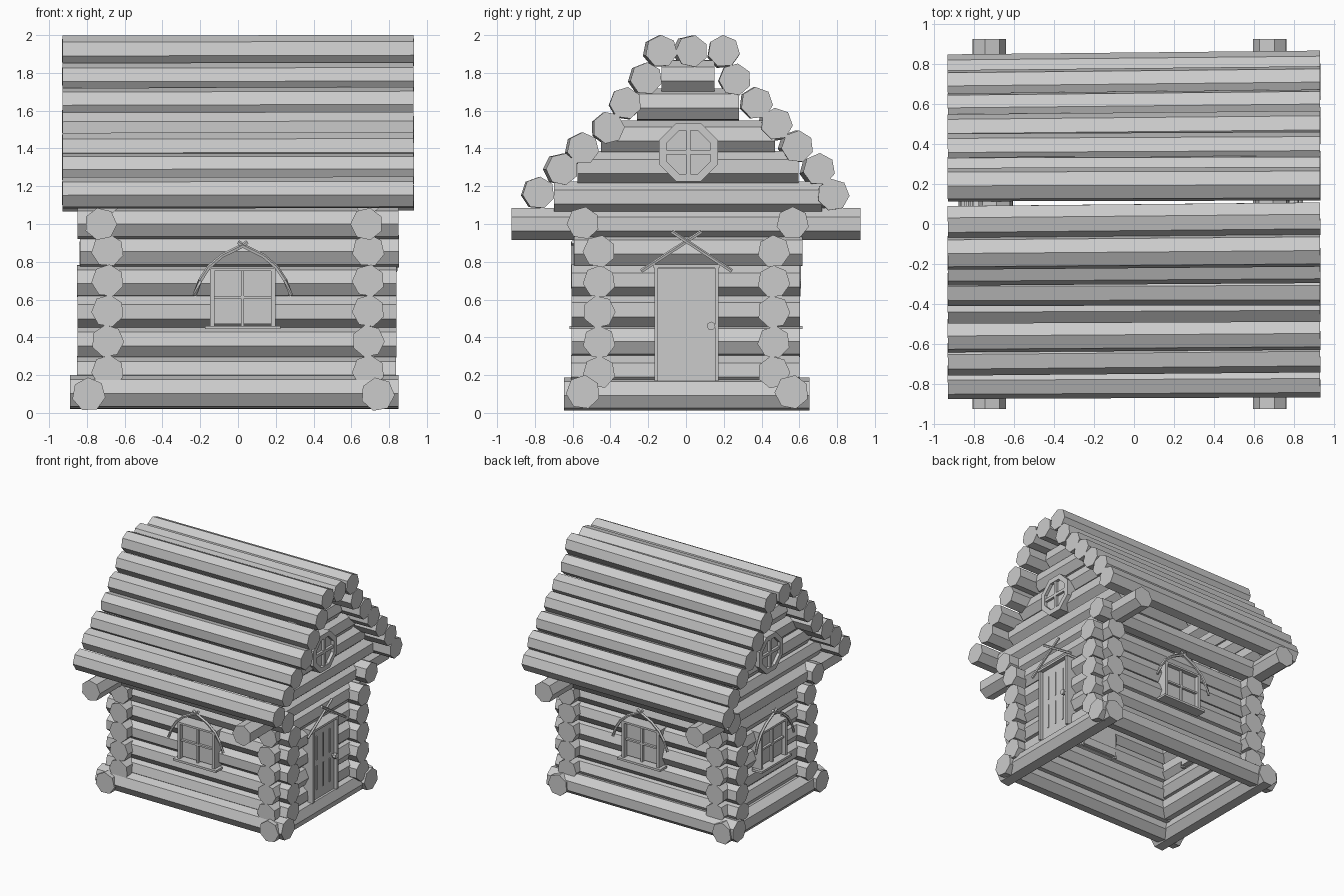
import bpy, bmesh, math, random
from mathutils import Vector, Matrix

if "Cube" in bpy.data.objects:
    bpy.data.objects.remove(bpy.data.objects["Cube"])

random.seed(4)
mat = bpy.data.materials.new("grey wood")
mat.diffuse_color = (0.6, 0.6, 0.6, 1)
mat.use_nodes = True
mat.node_tree.nodes["Principled BSDF"].inputs["Base Color"].default_value = mat.diffuse_color


def make(name, bm, matrix=None):
    bmesh.ops.recalc_face_normals(bm, faces=bm.faces)
    if matrix:
        bm.transform(matrix)
    me = bpy.data.meshes.new(name)
    bm.to_mesh(me)
    bm.free()
    me.materials.append(mat)
    ob = bpy.data.objects.new(name, me)
    bpy.context.collection.objects.link(ob)
    return ob


def tube(bm, pts, r, sides=7, spin=0.0):
    """Faceted round bar through points; vertex 0 points up when spin is 0."""
    pts = [Vector(p) for p in pts]
    rings = []
    for i, p in enumerate(pts):
        t = (pts[min(i + 1, len(pts) - 1)] - pts[max(i - 1, 0)]).normalized()
        up = Vector((0, 0, 1)) if abs(t.z) < 0.9 else Vector((0, 1, 0))
        side = t.cross(up).normalized()
        up = side.cross(t)
        rings.append([bm.verts.new(p + r * (math.cos(a) * up + math.sin(a) * side))
                      for a in (spin + 2 * math.pi * k / sides for k in range(sides))])
    for a, b in zip(rings, rings[1:]):
        for k in range(sides):
            j = (k + 1) % sides
            bm.faces.new((a[k], a[j], b[j], b[k]))
    bm.faces.new(rings[0])
    bm.faces.new(rings[-1])


def box(bm, x0, x1, y0, y1, z0, z1):
    m = Matrix.Translation(((x0 + x1) / 2, (y0 + y1) / 2, (z0 + z1) / 2))
    bmesh.ops.create_cube(bm, size=1, matrix=m @ Matrix.Diagonal((x1 - x0, y1 - y0, z1 - z0, 1)))


def log(name, a, b, r=0.087, spin=None):
    bm = bmesh.new()
    tube(bm, [a, b], r, 7, random.uniform(-0.25, 0.25) if spin is None else spin)
    make(name, bm)


def log_x(name, y, z, x0, x1, r=0.087, dy=0, dz=0, spin=None):
    log(name, (x0, y - dy, z - dz), (x1, y, z), r, spin)


def log_y(name, x, z, y0, y1, r=0.087):
    log(name, (x, y0, z), (x, y1, z), r)


# foundation logs
for y in (-0.545, 0.56):
    log_x("foundation_long_log", y, 0.11, -0.89, 0.85, 0.091)
for x in (-0.79, 0.74):
    log_y("foundation_short_log", x, 0.098, -0.645, 0.655, 0.09)

# wall logs crossing at the corners
for i in range(5):
    z = 0.215 + 0.16 * i
    e = random.uniform(-0.01, 0.01)
    for y in (-0.46, 0.465):
        log_x("long_wall_log", y, z, -0.845 + e, 0.845 + e)
    for x in (-0.69, 0.69):
        log_y("short_wall_log", x, z + 0.005, -0.6 + e, 0.61 + e)

# top plates and projecting eave beams
for y in (-0.545, 0.565):
    log_x("top_plate_log", y, 1.005, -0.85, 0.85)
for x in (-0.727, 0.682):
    log_y("eave_beam", x, 1.0, -0.925, 0.925)

# gable logs
for x in (-0.69, 0.69):
    for z, w in ((1.14, 0.71), (1.30, 0.585), (1.46, 0.46), (1.63, 0.27), (1.78, 0.14)):
        log_y("gable_log", x, z, -w + 0.01, w + 0.01)

# roof logs
roof = [(-0.78, 1.165), (-0.655, 1.29), (-0.545, 1.40), (-0.41, 1.51), (-0.32, 1.64),
        (-0.21, 1.77), (-0.13, 1.915), (0.03, 1.915), (0.2, 1.915), (0.26, 1.765),
        (0.375, 1.64), (0.48, 1.53), (0.59, 1.41), (0.705, 1.29), (0.78, 1.155)]
for y, z in roof:
    log_x("roof_log", y, z, -0.93, 0.93, 0.086,
          random.uniform(0, 0.02), random.uniform(0, 0.012))

# wall windows: built facing -y, then turned to their wall


def window(turn, dist, shift):
    m = Matrix.Rotation(turn, 4, 'Z') @ Matrix.Translation((shift, -dist, 0))
    bm = bmesh.new()
    box(bm, -0.155, 0.155, -0.015, 0.17, 0.47, 0.755)
    make("window_pane", bm, m)
    bm = bmesh.new()
    for s in (-1, 1):
        box(bm, s * 0.162 - 0.012, s * 0.162 + 0.012, -0.05, 0.16, 0.46, 0.765)
    box(bm, -0.174, 0.174, -0.05, 0.16, 0.752, 0.768)
    box(bm, -0.008, 0.008, -0.035, 0, 0.46, 0.76)
    box(bm, -0.16, 0.16, -0.035, 0, 0.605, 0.62)
    make("window_frame", bm, m)
    bm = bmesh.new()
    box(bm, -0.2, 0.2, -0.072, 0.02, 0.443, 0.461)
    make("window_sill", bm, m)
    bm = bmesh.new()
    for s in (-1, 1):
        tube(bm, [(s * 0.255, -0.052, 0.62), (s * 0.225, -0.052, 0.70), (s * 0.18, -0.052, 0.77),
                  (s * 0.11, -0.052, 0.83), (0, -0.052, 0.885), (-s * 0.025, -0.052, 0.905)], 0.012, 5)
    make("window_branch_arch", bm, m)


window(0, 0.545, 0.025)
window(math.pi, 0.545, -0.01)
window(-math.pi / 2, 0.775, 0)

# round gable windows
for turn, shift in ((math.pi / 2, 0.013), (-math.pi / 2, -0.013)):
    m = Matrix.Rotation(turn, 4, 'Z') @ Matrix.Translation((shift, -0.76, 1.38))
    bm = bmesh.new()
    rings = []
    for r, y in ((0.168, 0.05), (0.168, -0.045), (0.125, -0.045), (0.125, 0.05)):
        rings.append([bm.verts.new((r * math.cos(a), y, r * math.sin(a)))
                      for a in (math.pi / 8 + k * math.pi / 4 for k in range(8))])
    for i in range(4):
        a, b = rings[i], rings[(i + 1) % 4]
        for k in range(8):
            j = (k + 1) % 8
            bm.faces.new((a[k], a[j], b[j], b[k]))
    make("round_window_frame", bm, m)
    bm = bmesh.new()
    tube(bm, [(0, -0.02, 0), (0, 0.1, 0)], 0.135, 8, math.pi / 8)
    make("round_window_pane", bm, m)
    bm = bmesh.new()
    box(bm, -0.012, 0.012, -0.04, -0.01, -0.12, 0.12)
    box(bm, -0.12, 0.12, -0.04, -0.01, -0.012, 0.012)
    make("round_window_bars", bm, m)

# door on the right wall
m = Matrix.Rotation(math.pi / 2, 4, 'Z') @ Matrix.Translation((0.003, -0.775, 0))
bm = bmesh.new()
box(bm, -0.15, 0.15, -0.012, 0.17, 0.17, 0.765)
make("door_panel", bm, m)
bm = bmesh.new()
for s in (-1, 1):
    box(bm, s * 0.16 - 0.01, s * 0.16 + 0.01, -0.04, 0.16, 0.17, 0.77)
box(bm, -0.175, 0.175, -0.045, 0.16, 0.767, 0.785)
make("door_frame", bm, m)
bm = bmesh.new()
for x in (-0.08, 0.005, 0.09):
    for z in (0.25, 0.5):
        box(bm, x - 0.005, x + 0.005, -0.018, -0.01, z, z + 0.2)
make("door_slats", bm, m)
bm = bmesh.new()
tube(bm, [(0.13, -0.01, 0.46), (0.13, -0.03, 0.46)], 0.012, 6)
tube(bm, [(0.13, -0.03, 0.46), (0.13, -0.055, 0.46)], 0.023, 7)
make("door_knob", bm, m)
bm = bmesh.new()
for s in (-1, 1):
    tube(bm, [(s * 0.24, -0.05 - s * 0.008, 0.75), (-s * 0.08, -0.05 - s * 0.008, 0.96)], 0.011, 5)
make("door_crossed_branches", bm, m)
